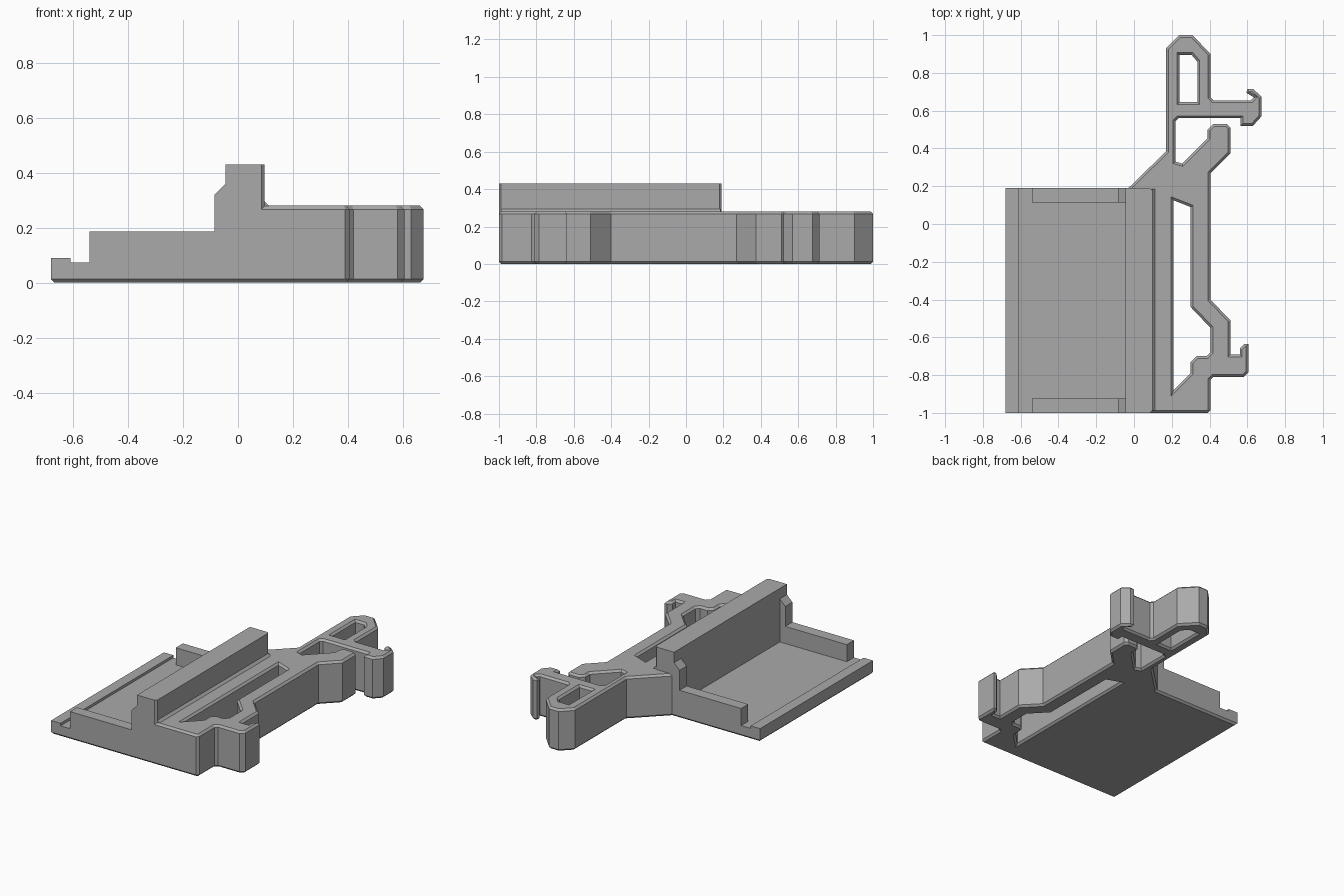
import bpy, bmesh
from mathutils import Vector

cube = bpy.data.objects.get("Cube")
if cube:
    bpy.data.objects.remove(cube, do_unlink=True)

grey = bpy.data.materials.new("matte grey")
grey.use_nodes = True
grey.diffuse_color = (0.4, 0.4, 0.4, 1)
grey.node_tree.nodes["Principled BSDF"].inputs["Base Color"].default_value = (0.4, 0.4, 0.4, 1)

FRONT, BACK = -1.0, 0.19
CHAMFER = 0.013


def prism(name, loops, low, high, axis="z", bottom=0, top=0):
    """Extrude an outline (with optional holes) along z or y, with chamfered rims."""
    place = (lambda a, b: Vector((a, b, low))) if axis == "z" else (lambda a, b: Vector((a, low, b)))
    along = Vector((0, 0, 1)) if axis == "z" else Vector((0, 1, 0))
    bm = bmesh.new()
    edges = []
    for loop in loops:
        verts = [bm.verts.new(place(*p)) for p in loop]
        edges += [bm.edges.new((v, verts[i - 1])) for i, v in enumerate(verts)]
    bmesh.ops.triangle_fill(bm, edges=edges, use_beauty=True)
    start = bm.faces[:]
    # keep the base cap and raise a copy of it
    ext = bmesh.ops.extrude_face_region(bm, geom=start, use_keep_orig=True)
    moved = [g for g in ext["geom"] if isinstance(g, bmesh.types.BMVert)]
    bmesh.ops.translate(bm, verts=moved, vec=along * (high - low))
    bmesh.ops.recalc_face_normals(bm, faces=bm.faces[:])
    bm.normal_update()
    # cut the rims: walls are shortened, then each cap is inset back out
    for sign, size in ((-1, bottom), (1, top)):
        if size:
            cap = [f for f in bm.faces if f.normal.dot(along) * sign > 0.9]
            rim = list({v for f in cap for v in f.verts})
            bmesh.ops.translate(bm, verts=rim, vec=along * (-sign * size))
            bmesh.ops.inset_region(bm, faces=cap, thickness=size, depth=size,
                                   use_boundary=True, use_even_offset=True)
            bm.normal_update()
    mesh = bpy.data.meshes.new(name)
    bm.to_mesh(mesh)
    bm.free()
    mesh.materials.append(grey)
    obj = bpy.data.objects.new(name, mesh)
    bpy.context.collection.objects.link(obj)
    return obj


def box_loop(x0, x1, y0, y1):
    return [(x0, y0), (x1, y0), (x1, y1), (x0, y1)]


# Rail clip: flat outline with two openings
clip = [(-.03, FRONT), (.39, FRONT), (.405, -.985), (.405, -.825), (.42, -.81), (.58, -.81),
        (.605, -.785), (.605, -.635), (.585, -.635), (.56, -.66), (.56, -.69), (.51, -.69),
        (.51, -.51), (.405, -.4), (.405, .27), (.51, .375), (.51, .51), (.49, .53),
        (.42, .53), (.39, .5), (.39, .455), (.255, .32), (.22, .33), (.22, .545),
        (.235, .56), (.565, .56), (.565, .52), (.63, .52), (.675, .57), (.675, .675),
        (.63, .715), (.6, .715), (.595, .695), (.635, .67), (.62, .655), (.42, .655),
        (.405, .67), (.405, .9), (.31, 1), (.24, 1), (.17, .93), (.17, .385), (-.03, BACK)]
spring_slot = [(.24, .645), (.335, .645), (.335, .86), (.305, .895), (.24, .895)]
long_slot = [(.21, .125), (.3, .09), (.3, -.44), (.405, -.55), (.405, -.68), (.385, -.7),
             (.33, -.7), (.3, -.73), (.3, -.79), (.21, -.88)]
prism("rail_clip", [clip, spring_slot, long_slot], 0, .28, bottom=CHAMFER, top=CHAMFER)

# Tray floor and its raised outer lip
prism("tray_floor", [box_loop(-.68, .05, FRONT, BACK)], 0, .073, bottom=CHAMFER)
prism("tray_lip", [box_loop(-.68, -.61, FRONT, BACK)], .06, .09)

# Tall wall beside the tray, with clipped outer corners
wall = [(-.045, FRONT), (.085, FRONT), (.097, FRONT + .012), (.097, BACK - .012),
        (.085, BACK), (-.045, BACK)]
prism("tall_wall", [wall], .05, .43)
prism("wall_fillet", [[(.09, .27), (.112, .27), (.112, .28), (.097, .295), (.09, .295)]],
      FRONT + .012, BACK - .005, axis="y")

# Low end walls, each rising to a sloped post against the tall wall
end_profile = [(-.54, .06), (-.54, .187), (-.085, .187), (-.085, .32),
               (-.045, .36), (-.02, .36), (-.02, .06)]
for name, y in (("front_end_wall", FRONT), ("back_end_wall", BACK - .075)):
    prism(name, [end_profile], y, y + .075, axis="y")
